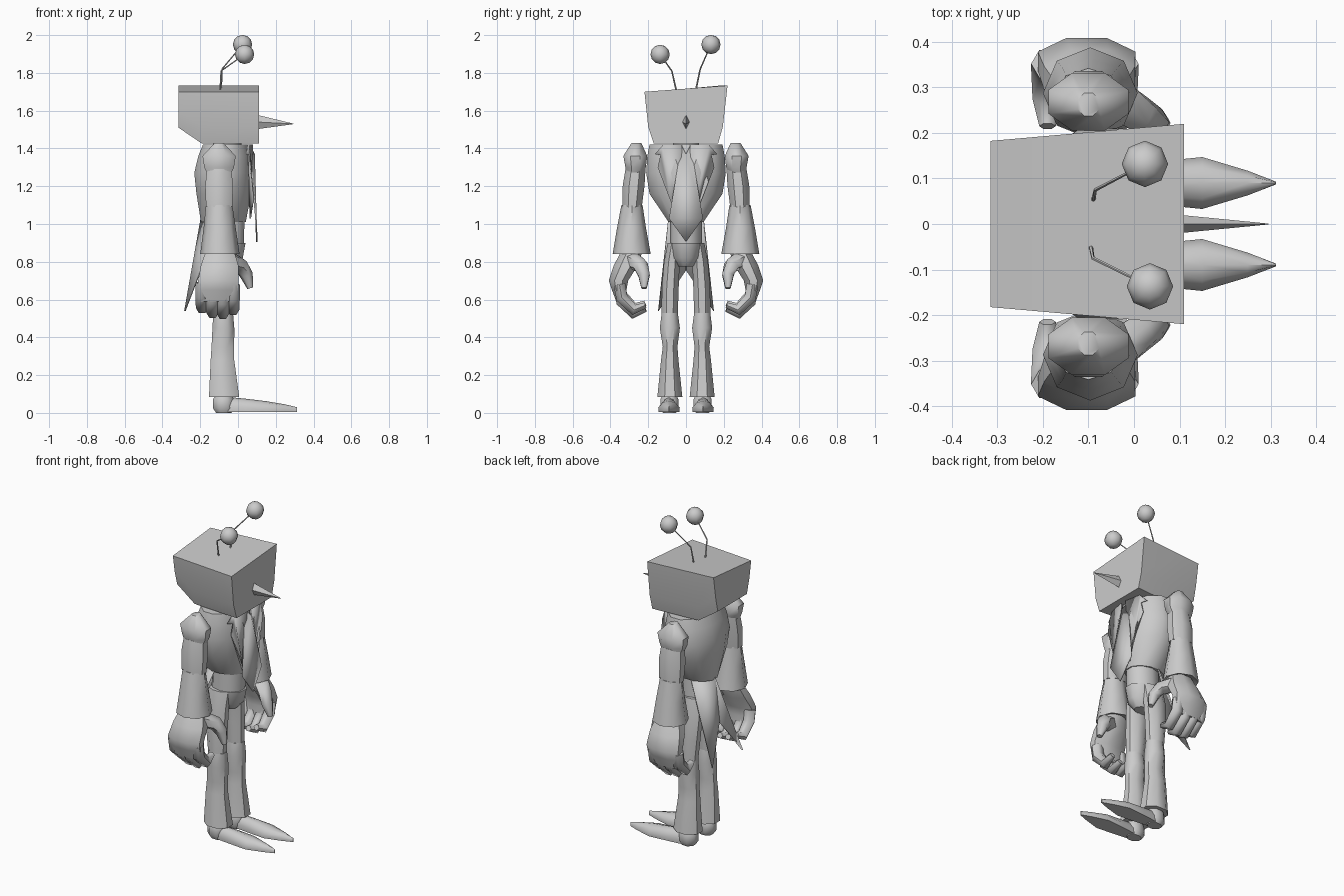
import bpy, math
from mathutils import Vector

grey = bpy.data.materials.new("plain grey")
grey.diffuse_color = (0.6, 0.6, 0.6, 1)
X, Z = Vector((1, 0, 0)), Vector((0, 0, 1))


def make(name, verts, faces, angle=45):
    me = bpy.data.meshes.new(name)
    me.from_pydata([tuple(v) for v in verts], [], faces)
    me.materials.append(grey)
    me.validate()
    me.shade_smooth()
    me.set_sharp_from_angle(angle=math.radians(angle))
    ob = bpy.data.objects.new(name, me)
    bpy.context.collection.objects.link(ob)
    # consistent outward normals
    import bmesh
    bm = bmesh.new()
    bm.from_mesh(me)
    bmesh.ops.recalc_face_normals(bm, faces=bm.faces)
    bm.to_mesh(me)
    bm.free()
    return ob


def skin(name, rings, angle=45):
    """Bridge equal rings of points and cap both ends."""
    n = len(rings[0])
    faces = [(i * n + j, i * n + (j + 1) % n, (i + 1) * n + (j + 1) % n, (i + 1) * n + j)
             for i in range(len(rings) - 1) for j in range(n)]
    faces += [tuple(range(n)), tuple((len(rings) - 1) * n + j for j in range(n))]
    return make(name, [p for r in rings for p in r], faces, angle)


def ring(c, u, v, ru, rv, n, turn=0.0):
    return [Vector(c) + u * ru * math.cos(2 * math.pi * (j + turn) / n)
            + v * rv * math.sin(2 * math.pi * (j + turn) / n) for j in range(n)]


def column(name, rows, n=8, turn=0.5, s=1):
    """Upright loft; rows are (z, x min, x max, y min, y max)."""
    return skin(name, [ring(((a + b) / 2, s * (c + d) / 2, z), X, Vector((0, 1, 0)),
                            (b - a) / 2, (d - c) / 2, n, turn) for z, a, b, c, d in rows], 50)


def tube(name, path, radii, ref=X, n=6):
    pts = [Vector(p) for p in path]
    rings = []
    for i, p in enumerate(pts):
        d = (pts[min(i + 1, len(pts) - 1)] - pts[max(i - 1, 0)]).normalized()
        u = (ref - d * ref.dot(d)).normalized()
        rings.append(ring(p, u, d.cross(u), radii[i], radii[i], n))
    return skin(name, rings, 60)


def plate(name, pts, thick=0.008):
    ob = make(name, pts, [tuple(range(len(pts)))])
    m = ob.modifiers.new("thickness", 'SOLIDIFY')
    m.thickness = thick
    m.offset = 0
    return ob


# Head: wedge box, wider at the front, with a sloped lower back
head = []
for x, w, low in ((-0.315, 0.83, 1.51), (-0.19, 0.88, 1.425), (0.11, 1.0, 1.425)):
    mid = low + 0.09
    head.append([(x, 0.22 * w, 1.733), (x, 0.195 * w, mid), (x, 0.17 * w, low),
                 (x, -0.17 * w, low), (x, -0.2 * w, mid), (x, -0.22 * w, 1.70)])
skin("head", head, 35)

# Nose spike
skin("nose", [ring((0.1, 0, 1.54), Z, Vector((0, 1, 0)), 0.038, 0.02, 4),
              ring((0.295, 0, 1.53), Z, Vector((0, 1, 0)), 0.001, 0.001, 4)], 30)

# Antennae with ball tips
for side, path in (("left", [(-0.09, 0.05, 1.7), (-0.085, 0.075, 1.82), (0.024, 0.132, 1.95)]),
                   ("right", [(-0.095, -0.05, 1.7), (-0.09, -0.075, 1.81), (0.035, -0.137, 1.898)])):
    tube(side + "_antenna", path, [0.005, 0.004, 0.003], n=5)
    bpy.ops.mesh.primitive_uv_sphere_add(segments=8, ring_count=6, radius=0.051, location=path[-1])
    ball = bpy.context.object
    ball.name = side + "_antenna_ball"
    ball.data.materials.append(grey)
    ball.data.shade_smooth()

# Jacket, waist and hips
column("neck", [(1.38, -0.15, 0.03, -0.08, 0.08), (1.45, -0.13, 0.02, -0.07, 0.07)])
column("jacket", [(1.01, -0.2, 0.045, -0.095, 0.095), (1.16, -0.225, 0.075, -0.2, 0.2),
                  (1.27, -0.237, 0.08, -0.218, 0.218), (1.36, -0.215, 0.075, -0.212, 0.212),
                  (1.42, -0.19, 0.06, -0.2, 0.2)], 12)
column("waist", [(0.89, -0.165, 0.035, -0.085, 0.085), (1.03, -0.16, 0.04, -0.085, 0.085)], 10)
column("hips", [(0.775, -0.12, -0.01, -0.04, 0.04), (0.82, -0.155, 0.03, -0.075, 0.075),
                (0.9, -0.17, 0.045, -0.088, 0.088)], 10)

# Necktie
plate("necktie", [(0.06, -0.025, 1.42), (0.095, -0.09, 1.03), (0.1, 0, 0.905),
                  (0.095, 0.09, 1.03), (0.06, 0.025, 1.42), (0.085, 0, 1.37)])

for s, side in ((1, "left_"), (-1, "right_")):
    # Notched lapel and swallow tail of the jacket
    plate(side + "lapel", [(x, s * y, z) for x, y, z in (
        (0.075, 0.02, 1.42), (0.055, 0.12, 1.42), (0.045, 0.165, 1.37), (0.062, 0.135, 1.365),
        (0.06, 0.15, 1.3), (0.08, 0.085, 1.13), (0.065, 0.04, 1.03))])
    tail = [(-0.2, 0, 1.02), (-0.23, 0, 0.76), (-0.285, s * 0.148, 0.54),
            (-0.17, s * 0.115, 0.84), (-0.1, s * 0.095, 1.02)]
    ob = make(side + "coat_tail", tail, [(0, 1, 2, 3), (0, 3, 4)])
    ob.modifiers.new("thickness", 'SOLIDIFY').thickness = 0.008

    # Shoulder, upper arm and flared sleeve
    column(side + "shoulder", [(1.26, -0.165, -0.035, 0.225, 0.32), (1.3, -0.185, -0.015, 0.208, 0.325),
                               (1.36, -0.195, -0.005, 0.2, 0.337), (1.43, -0.125, -0.075, 0.235, 0.29)],
           8, 0.5, s)
    column(side + "upper_arm", [(1.09, -0.175, -0.025, 0.23, 0.34), (1.2, -0.18, -0.02, 0.215, 0.34),
                                (1.29, -0.17, -0.03, 0.21, 0.325)], 8, 0.5, s)
    column(side + "sleeve", [(0.87, -0.13, -0.06, 0.26, 0.33), (0.842, -0.2, 0.008, 0.187, 0.388),
                             (0.98, -0.182, -0.012, 0.212, 0.365), (1.1, -0.17, -0.03, 0.23, 0.342)],
           8, 0, s)

    # Curled hand
    column(side + "palm", [(0.59, -0.205, -0.01, 0.31, 0.372), (0.65, -0.22, 0.008, 0.312, 0.395),
                           (0.7, -0.22, 0.012, 0.302, 0.413), (0.78, -0.205, 0.01, 0.25, 0.388),
                           (0.86, -0.175, -0.015, 0.225, 0.345)], 8, 0.5, s)
    for i, (x, drop) in enumerate(((-0.19, 0.03), (-0.135, 0.005), (-0.08, 0), (-0.026, 0.02))):
        tube(side + "finger_%d" % (i + 1),
             [(x, s * y, z + drop) for y, z in ((0.352, 0.66), (0.34, 0.59), (0.275, 0.525), (0.215, 0.55))],
             [0.036, 0.036, 0.033, 0.018])
    tube(side + "thumb", [(-0.05, s * 0.285, 0.81), (0.015, s * 0.24, 0.78), (0.045, s * 0.222, 0.73),
                          (0.065, s * 0.222, 0.66)], [0.05, 0.042, 0.035, 0.016])

    # Thigh and flared trouser leg
    column(side + "thigh", [(0.52, -0.135, -0.025, 0.04, 0.132), (0.66, -0.15, -0.02, 0.035, 0.132),
                            (0.8, -0.16, -0.015, 0.03, 0.12), (0.9, -0.15, -0.01, 0.02, 0.1)], 8, 0.5, s)
    column(side + "trouser_leg", [(0.085, -0.16, 0.013, 0.014, 0.157), (0.28, -0.15, -0.015, 0.036, 0.136),
                                  (0.35, -0.145, -0.015, 0.042, 0.126), (0.45, -0.14, -0.015, 0.028, 0.143),
                                  (0.53, -0.135, -0.022, 0.04, 0.132)], 8, 0.5, s)

    # Heel and long pointed shoe
    column(side + "heel", [(0, -0.12, -0.03, 0.05, 0.125), (0.025, -0.137, -0.018, 0.036, 0.14),
                           (0.07, -0.137, -0.018, 0.036, 0.14), (0.1, -0.12, -0.03, 0.05, 0.125)], 8, 0.5, s)
    shoe = []
    for x, w, top in ((-0.06, 0.035, 0.085), (0.04, 0.046, 0.075), (0.15, 0.057, 0.062),
                      (0.25, 0.027, 0.045), (0.312, 0.003, 0.03)):
        shoe.append([(x, s * (0.09 + w * k), 0.005 + (top - 0.005) * h) for k, h in
                     ((-0.95, 0), (-1, 0.4), (-0.6, 0.85), (0, 1), (0.6, 0.85), (1, 0.4), (0.95, 0))])
    skin(side + "shoe", shoe, 50)
